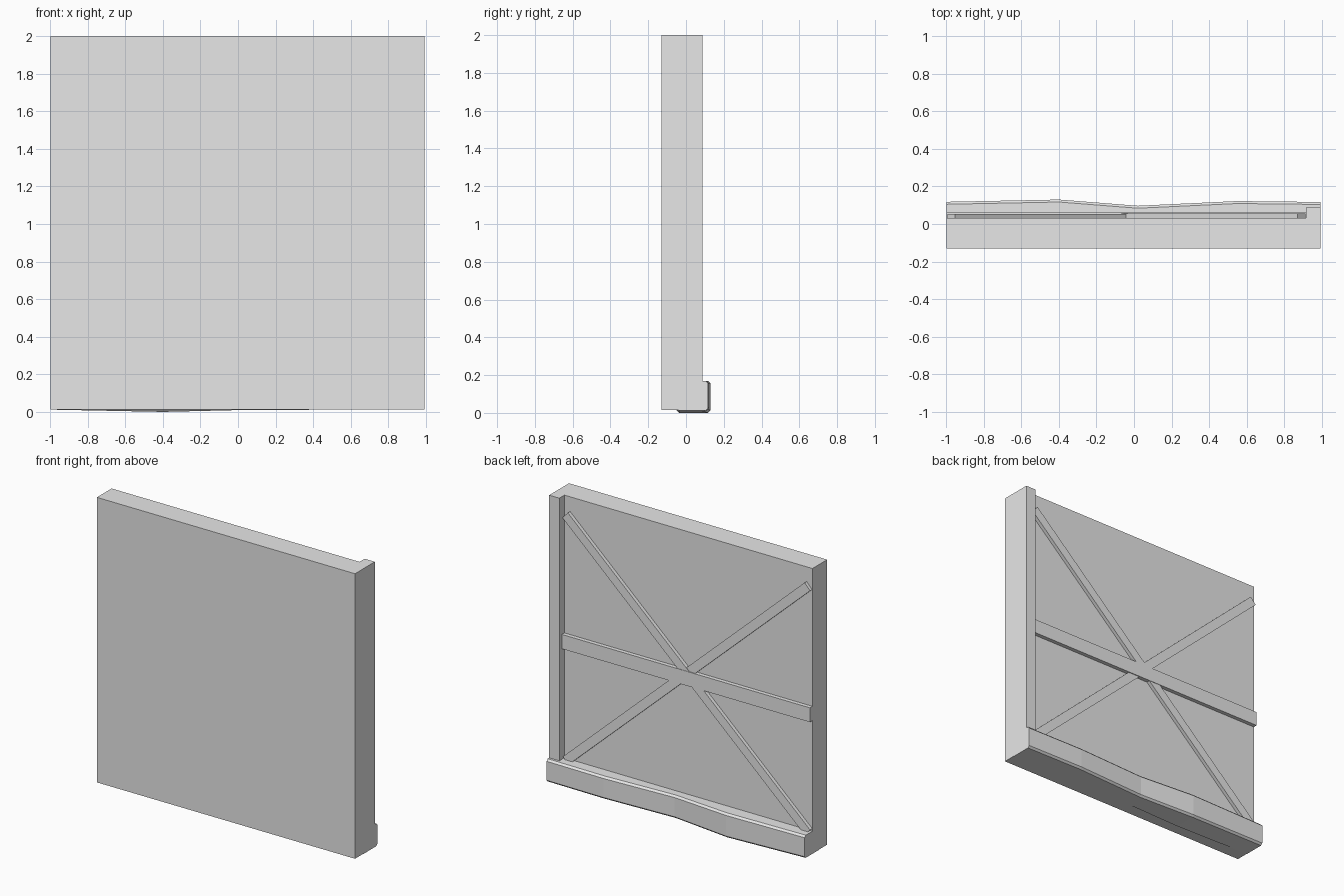
import bpy, bmesh
from math import atan2, hypot
from mathutils import Matrix, Vector

cube = bpy.data.objects.get("Cube")
if cube:
    bpy.data.objects.remove(cube, do_unlink=True)

grey = bpy.data.materials.new("plain_grey")
grey.use_nodes = True
grey.diffuse_color = (0.8, 0.8, 0.8, 1)
grey.node_tree.nodes["Principled BSDF"].inputs["Base Color"].default_value = (0.8, 0.8, 0.8, 1)

LEFT, RIGHT = 0.993, -0.997   # outer side faces
BACK = 0.032                  # rear face of the panel
BASE, TOP = 0.014, 2.0
POST = 0.915                  # inner face of the post


def add_object(name, bm):
    bmesh.ops.recalc_face_normals(bm, faces=bm.faces)
    mesh = bpy.data.meshes.new(name)
    bm.to_mesh(mesh)
    bm.free()
    mesh.materials.append(grey)
    obj = bpy.data.objects.new(name, mesh)
    bpy.context.collection.objects.link(obj)
    return obj


def box(name, low, high):
    low, high = Vector(low), Vector(high)
    bm = bmesh.new()
    bmesh.ops.create_cube(bm, size=1)
    bmesh.ops.scale(bm, vec=high - low, verts=bm.verts)
    bmesh.ops.translate(bm, vec=(low + high) / 2, verts=bm.verts)
    return add_object(name, bm)


def brace(name, start, end, depth, width=0.062):
    """Square-ended plank lying on the rear face between two (x, z) points."""
    dx, dz = end[0] - start[0], end[1] - start[1]
    bm = bmesh.new()
    bmesh.ops.create_cube(bm, size=1)
    bmesh.ops.scale(bm, vec=(hypot(dx, dz), depth + 0.01, width), verts=bm.verts)
    bmesh.ops.rotate(bm, matrix=Matrix.Rotation(-atan2(dz, dx), 3, 'Y'), verts=bm.verts)
    middle = ((start[0] + end[0]) / 2, BACK + (depth - 0.01) / 2, (start[1] + end[1]) / 2)
    bmesh.ops.translate(bm, vec=middle, verts=bm.verts)
    return add_object(name, bm)


# Main panel and the post up its left edge
box("wall_panel", (RIGHT, -0.13, BASE), (LEFT, BACK, TOP))
box("edge_post", (POST, BACK - 0.01, BASE), (LEFT, 0.088, TOP))

# Cross braces and the rail over them
brace("brace_up_left", (-0.975, 0.165), (0.892, 1.875), 0.025)
brace("brace_up_right", (0.89, 0.165), (-0.973, 1.875), 0.022)
box("middle_rail", (RIGHT, BACK - 0.01, 0.94), (POST, 0.06, 1.04))

# Uneven bottom beam: x, rear face y, underside z
stations = [(RIGHT, 0.118, 0.012), (-0.4, 0.13, 0.0), (0.02, 0.097, 0.01),
            (0.55, 0.122, 0.012), (LEFT, 0.117, 0.012)]
bevel, beam_top = 0.013, 0.17
bm = bmesh.new()
rings = []
for x, rear, under in stations:
    section = [(-0.05, under + bevel), (-0.05 + bevel, under), (rear - bevel, under),
               (rear, under + bevel), (rear, beam_top - bevel),
               (rear - bevel, beam_top), (-0.05, beam_top)]
    rings.append([bm.verts.new((x, y, z)) for y, z in section])
for a, b in zip(rings, rings[1:]):
    for i in range(len(a)):
        j = (i + 1) % len(a)
        bm.faces.new((a[i], a[j], b[j], b[i]))
bm.faces.new(rings[0])
bm.faces.new(rings[-1])
add_object("bottom_beam", bm)
